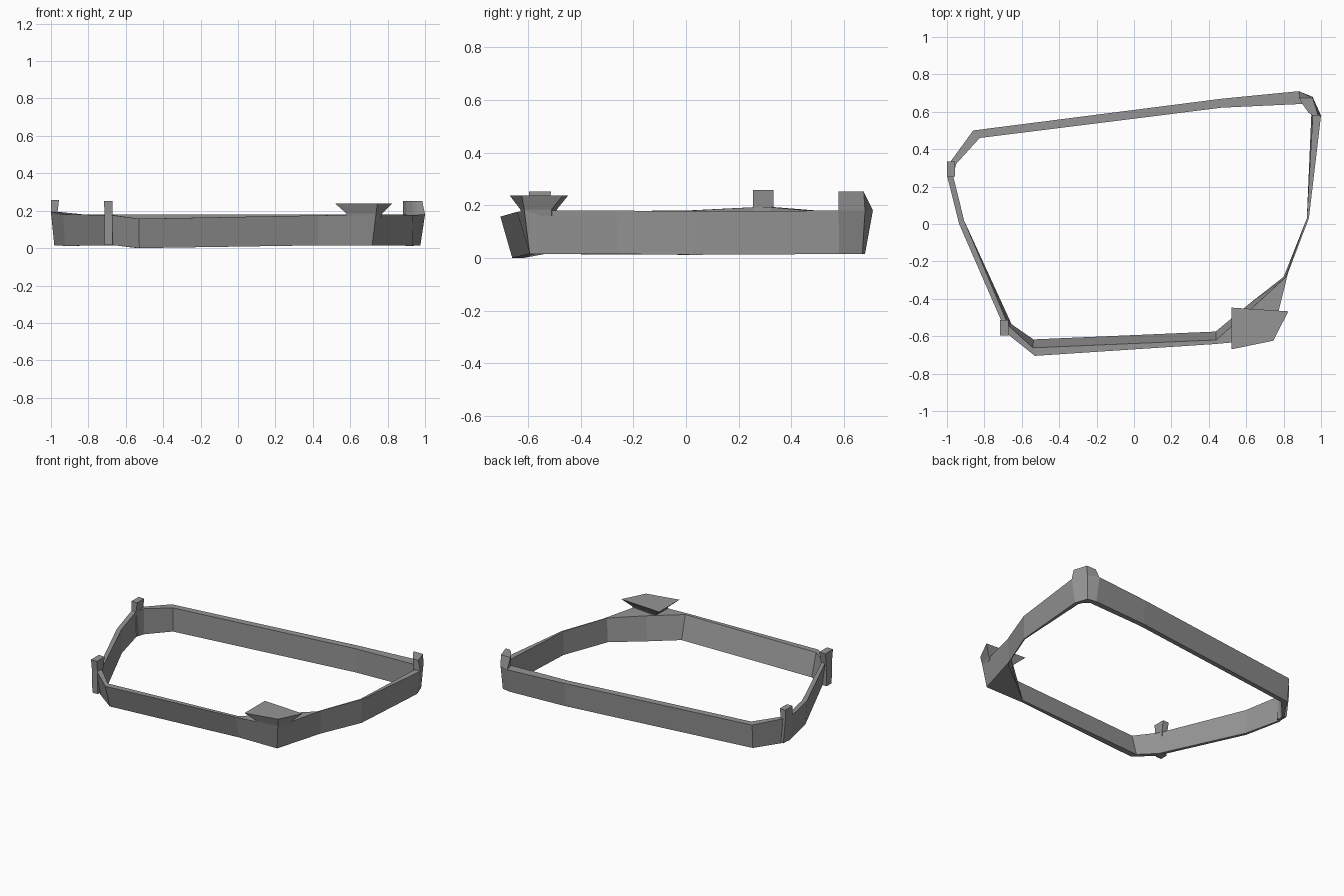
import bpy, bmesh
from mathutils import Vector

if "Cube" in bpy.data.objects:
    bpy.data.objects.remove(bpy.data.objects["Cube"])

stone = bpy.data.materials.new("dark_grey")
stone.diffuse_color = (.3, .3, .3, 1)
stone.use_nodes = True
stone.node_tree.nodes["Principled BSDF"].inputs["Base Color"].default_value = stone.diffuse_color


def loft(name, rings):
    """Join equal-length rings of points into a closed solid with capped ends."""
    bm = bmesh.new()
    rows = [[bm.verts.new(p) for p in r] for r in rings]
    n = len(rows[0])
    for a, b in zip(rows, rows[1:]):
        for i in range(n):
            j = (i + 1) % n
            bm.faces.new((a[i], a[j], b[j], b[i]))
    bm.faces.new(rows[0][::-1])
    bm.faces.new(rows[-1])
    finish(name, bm)


def finish(name, bm):
    bmesh.ops.recalc_face_normals(bm, faces=bm.faces)
    mesh = bpy.data.meshes.new(name)
    bm.to_mesh(mesh)
    bm.free()
    mesh.materials.append(stone)
    bpy.context.collection.objects.link(bpy.data.objects.new(name, mesh))


def at(z, pts):
    return [(x, y, z) for x, y in pts]


def box(x0, x1, y0, y1):
    return [(x0, y0), (x1, y0), (x1, y1), (x0, y1)]


# Wall stations: outer top xy, inner top xy, outer lean, inner lean, bottom z, top z
stations = [
    (-.86, .50, -.825, .46, .012, 0, .015, .18),
    (.47, .67, .47, .622, .015, 0, .015, .18),
    (.88, .71, .90, .642, .03, 0, .015, .18),
    (.955, .68, .935, .61, .015, 0, .015, .18),
    (1.0, .58, .956, .582, .025, .008, .015, .18),
    (.935, .03, .924, .03, .003, 0, .012, .177),
    (.824, -.26, .81, -.285, .01, .01, .015, .18),
    (.737, -.614, .625, -.455, .028, .028, .015, .18),
    (.43, -.642, .44, -.62, .045, .045, .015, .175),
    (-.53, -.705, -.54, -.662, .045, .045, 0, .157),
    (-.68, -.585, -.67, -.545, .022, .018, .015, .177),
    (-.935, 0, -.908, .018, .012, 0, .012, .18),
    (-1.0, .26, -.968, .262, .018, 0, .015, .193),
    (-.98, .335, -.95, .322, .018, 0, .015, .193),
]

# Perimeter wall: four-sided section swept round the stations
bm = bmesh.new()
rows = []
count = len(stations)
for i, (ox, oy, ix, iy, lean_out, lean_in, z0, z1) in enumerate(stations):
    prev, nxt = stations[i - 1], stations[(i + 1) % count]
    d = Vector((nxt[0] - prev[0], nxt[1] - prev[1])).normalized()
    inward = Vector((d.y, -d.x))      # stations run clockwise
    inner = Vector((ix, iy)) + inward * lean_in
    outer = Vector((ox, oy)) + inward * lean_out
    rows.append([bm.verts.new(p) for p in (
        (ox, oy, z1), (ix, iy, z1), (*inner, z0), (*outer, z0))])
for i in range(count):
    a, b = rows[i], rows[(i + 1) % count]
    for k in range(4):
        m = (k + 1) % 4
        bm.faces.new((a[k], a[m], b[m], b[k]))
finish("perimeter_wall", bm)

# Flared platform on the front right corner
loft("corner_platform", [
    at(.16, [(.58, -.625), (.733, -.609), (.765, -.51), (.58, -.50)]),
    at(.185, [(.58, -.63), (.738, -.615), (.77, -.51), (.58, -.49)]),
    at(.238, [(.52, -.67), (.745, -.624), (.825, -.467), (.52, -.447)])])

# Slim posts on the left side
loft("front_left_post", [
    at(.018, box(-.714, -.672, -.585, -.53)),
    at(.18, box(-.714, -.672, -.59, -.525)),
    at(.252, box(-.716, -.67, -.597, -.512))])
loft("back_left_post", [
    at(.02, box(-.982, -.958, .262, .33)),
    at(.19, box(-1.0, -.965, .255, .333)),
    at(.258, box(-1.0, -.957, .255, .333))])

# Angled parapet wrapping the back right corner
loft("back_right_parapet", [
    at(.16, [(.882, .705), (.952, .678), (.997, .58), (.955, .58), (.933, .595), (.90, .642)]),
    at(.18, [(.882, .71), (.955, .68), (1.0, .58), (.955, .58), (.933, .595), (.90, .642)]),
    at(.252, [(.882, .675), (.955, .675), (.985, .58), (.955, .58), (.933, .595), (.90, .642)])])
